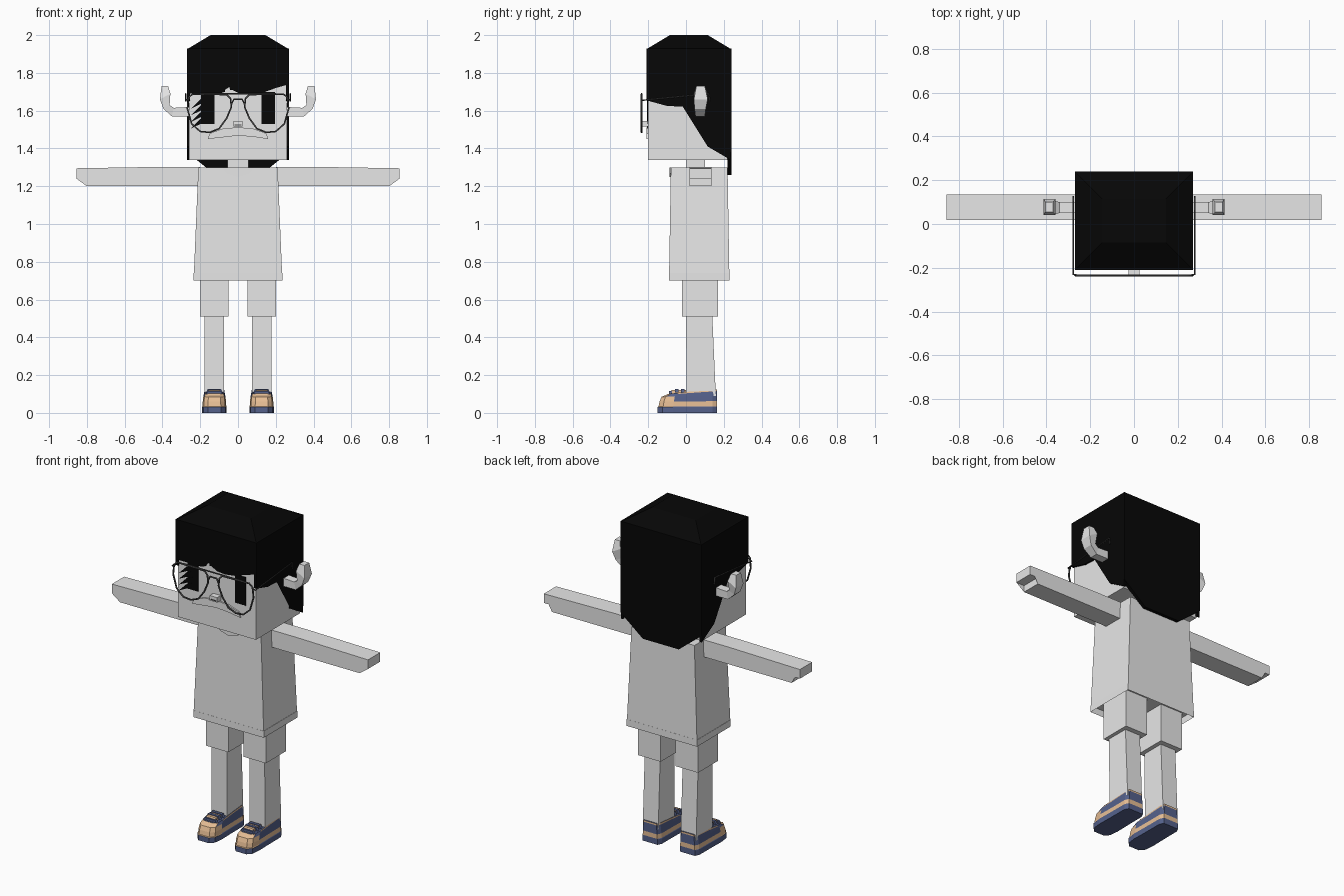
import bpy, bmesh
from mathutils import Vector

old = bpy.data.objects.get("Cube")
if old:
    bpy.data.objects.remove(old, do_unlink=True)


def material(name, rgb):
    m = bpy.data.materials.new(name)
    m.use_nodes = True
    m.diffuse_color = (*rgb, 1)
    m.node_tree.nodes["Principled BSDF"].inputs["Base Color"].default_value = (*rgb, 1)
    return m


GREY = material("pale grey", (0.8, 0.8, 0.8))
BLACK = material("black", (0.002, 0.002, 0.002))
WIRE = material("wire grey", (0.06, 0.06, 0.06))
NAVY = material("navy", (0.09, 0.12, 0.26))
TAN = material("tan", (0.85, 0.55, 0.32))


def finish(name, bm, *mats):
    bmesh.ops.recalc_face_normals(bm, faces=bm.faces)
    me = bpy.data.meshes.new(name)
    bm.to_mesh(me)
    bm.free()
    for m in mats:
        me.materials.append(m)
    ob = bpy.data.objects.new(name, me)
    bpy.context.collection.objects.link(ob)
    return ob


def loft(bm, rings):
    """Skin a list of equal-length rings and cap both ends."""
    loops = [[bm.verts.new(p) for p in r] for r in rings]
    n = len(loops[0])
    for a, b in zip(loops, loops[1:]):
        for i in range(n):
            j = (i + 1) % n
            bm.faces.new((a[i], a[j], b[j], b[i]))
    return bm.faces.new(loops[0][::-1]), bm.faces.new(loops[-1])


def rect(x0, x1, y0, y1, z):
    return [(x0, y0, z), (x1, y0, z), (x1, y1, z), (x0, y1, z)]


def block(name, low, high, mat):
    """Tapered box between two horizontal rectangles."""
    bm = bmesh.new()
    loft(bm, [rect(*low), rect(*high)])
    return finish(name, bm, mat)


def plate(name, outline, axis, a, b, mat):
    """Extrude a flat outline along x or y; the outline is (other axis, z)."""
    def at(p, d):
        return (d, p[0], p[1]) if axis == "x" else (p[0], d, p[1])
    bm = bmesh.new()
    caps = loft(bm, [[at(p, d) for p in outline] for d in (a, b)])
    bmesh.ops.triangulate(bm, faces=list(caps))
    return finish(name, bm, mat)


def wire(name, points, mat, closed=False, radius=0.005):
    cu = bpy.data.curves.new(name, "CURVE")
    cu.dimensions = "3D"
    cu.bevel_depth = radius
    cu.bevel_resolution = 1
    cu.use_fill_caps = True
    sp = cu.splines.new("POLY")
    sp.points.add(len(points) - 1)
    for p, c in zip(sp.points, points):
        p.co = (*c, 1)
    sp.use_cyclic_u = closed
    cu.materials.append(mat)
    ob = bpy.data.objects.new(name, cu)
    bpy.context.collection.objects.link(ob)
    return ob


# Head and neck
block("head", (-.26, .26, -.2, .22, 1.34), (-.26, .26, -.2, .22, 1.93), GREY)
block("neck", (-.055, .055, 0, .1, 1.28), (-.055, .055, 0, .1, 1.35), GREY)

# Hair: sloped crown, fringe, back panel and side panels
block("hair_crown", (-.27, .27, -.21, .24, 1.925), (-.145, .145, -.085, .115, 2), BLACK)
fringe = [(-.27, 1.93), (-.27, 1.69), (-.1, 1.69), (-.07, 1.7), (-.055, 1.77), (-.042, 1.71),
          (-.03, 1.71), (-.013, 1.78), (.008, 1.69), (.06, 1.685), (.13, 1.695),
          (.2, 1.72), (.27, 1.74), (.27, 1.93)]
plate("hair_fringe", fringe, "y", -.21, -.195, BLACK)
back = [(-.27, 1.93), (-.27, 1.38), (-.12, 1.26), (.12, 1.26), (.27, 1.38), (.27, 1.93)]
plate("hair_back", back, "y", .22, .24, BLACK)
side = [(-.21, 1.93), (-.21, 1.655), (-.1, 1.625), (.01, 1.62), (.01, 1.69), (.115, 1.69),
        (.115, 1.41), (.235, 1.34), (.235, 1.93)]

# Wispy strands beside one eye
for i in range(4):
    z = 1.67 - i * .035
    strand = [(-.15, z + .012), (-.15, z - .012), (-.25, z - .06), (-.2, z - .01)]
    plate("hair_strand", strand, "y", -.207, -.199, BLACK)

# Nose and curved upper lip
block("nose", (-.025, .025, -.235, -.2, 1.515), (-.025, .025, -.235, -.2, 1.545), GREY)
block("nose_shadow", (-.018, .018, -.238, -.234, 1.522), (-.018, .018, -.238, -.234, 1.526), WIRE)
lip = [(-.16, 1.45), (-.15, 1.48), (-.08, 1.505), (0, 1.512), (.08, 1.505), (.15, 1.48),
       (.16, 1.45), (.08, 1.462), (0, 1.468), (-.08, 1.462)]
plate("lip", lip, "y", -.209, -.2, GREY)

# Shirt with a hollow hem, and a rounded collar
bm = bmesh.new()
hem, _ = loft(bm, [rect(-.235, .235, -.09, .23, .7), rect(-.21, .21, -.08, .22, 1.3)])
bmesh.ops.inset_region(bm, faces=[hem], thickness=.018)
bmesh.ops.translate(bm, verts=hem.verts, vec=(0, 0, .04))
finish("shirt", bm, GREY)
collar = [(-.085, 1.3), (-.06, 1.268), (0, 1.25), (.06, 1.268), (.085, 1.3)]
plate("collar", collar, "y", -.087, -.08, GREY)

# Glasses lens rim and ear paths
rim = [(.04, 1.665), (.06, 1.685), (.24, 1.688), (.262, 1.67), (.268, 1.61), (.245, 1.53),
       (.2, 1.49), (.15, 1.485), (.1, 1.505), (.06, 1.56), (.035, 1.62)]
ear = [((.25, 1.57), (.25, 1.62)), ((.35, 1.57), (.34, 1.615)),
       ((.395, 1.61), (.362, 1.63)), ((.413, 1.66), (.358, 1.69)), ((.405, 1.73), (.37, 1.73))]
depth = [(.05, .1), (.05, .1), (.045, .105), (.042, .115), (.055, .1)]

# Shoe outline: half width and lengthwise position, toe to heel
FOOT = [(.035, -.15), (.058, -.125), (.065, -.07), (.063, .02), (.062, .14), (.05, .165)]
# Shoe levels: height at toe, height at heel, width scale, toe pull-back
LEVELS = [(0, 0, 1, 0), (.032, .032, 1, 0), (.035, .035, .97, .005), (.06, .062, .95, .01),
          (.085, .092, .9, .02), (.095, .115, .86, .045), (.1, .125, .84, .05)]


def shoe(s):
    rings = []
    for zt, zh, w, pull in LEVELS:
        half = []
        for x, y in FOOT:
            t = (y + .15) / .315
            half.append((x * w, y + pull * (1 - t) ** 2, zt + (zh - zt) * t))
        ring = half + [(-x, y, z) for x, y, z in reversed(half)]
        rings.append([(s * .125 + x, y, z) for x, y, z in ring])
    bm = bmesh.new()
    loft(bm, rings)
    for f in bm.faces:
        c = f.calc_center_median()
        band = .034 < c.z < .062
        toe = c.y < -.085 and c.z > .033
        collar_trim = c.z > .105 and abs(f.normal.z) < .9 and len(f.verts) == 4
        f.material_index = 1 if band or toe or collar_trim else 0
    finish("shoe", bm, NAVY, TAN)
    # Tongue, laces and side stripe
    x = s * .125
    block("tongue", (x - .035, x + .035, -.1, .0, .09), (x - .03, x + .03, -.075, .0, .122), TAN)
    for y, z in ((-.082, .108), (-.05, .119), (-.018, .12)):
        block("lace", (x - .045, x + .045, y - .009, y + .009, z - .012),
              (x - .035, x + .035, y - .009, y + .009, z + .007), NAVY)


for s in (-1, 1):
    plate("hair_side", side, "x", s * .255, s * .27, BLACK)
    eye = [(s * .125, 1.53), (s * .195, 1.53), (s * .195, 1.7), (s * .125, 1.7)]
    plate("eye", eye, "y", -.205, -.199, BLACK)

    # Curled ear
    bm = bmesh.new()
    loft(bm, [[(s * o[0], y0, o[1]), (s * o[0], y1, o[1]), (s * i[0], y1, i[1]), (s * i[0], y0, i[1])]
              for (o, i), (y0, y1) in zip(ear, depth)])
    finish("ear", bm, GREY)

    # Glasses rim and temple
    wire("glasses_rim", [(s * x, -.235, z) for x, z in rim], WIRE, True)
    wire("glasses_temple", [(s * .255, -.235, 1.665), (s * .277, -.23, 1.655),
                            (s * .277, .12, 1.69), (s * .277, .125, 1.65)], WIRE, radius=.004)

    # Arm with a stepped hand
    arm = [(s * .2, 1.2), (s * .2, 1.303), (s * .38, 1.303), (s * .855, 1.295),
           (s * .855, 1.24), (s * .8, 1.24), (s * .8, 1.2)]
    plate("arm", arm, "y", .018, .135, GREY)

    # Leg and shorts
    xs = sorted((s * .05, s * .2))
    block("shorts_leg", (*xs, -.02, .17, .51), (*xs, -.02, .17, .76), GREY)
    xs = sorted((s * .075, s * .178))
    block("leg", (*xs, .003, .158, .09), (*xs, 0, .138, .54), GREY)
    shoe(s)

# Glasses bars across the nose
wire("glasses_top_bar", [(-.2, -.235, 1.69), (.2, -.235, 1.69)], WIRE, radius=.004)
wire("glasses_bridge", [(-.037, -.235, 1.63), (-.022, -.235, 1.66), (.022, -.235, 1.66),
                        (.037, -.235, 1.63)], WIRE)
